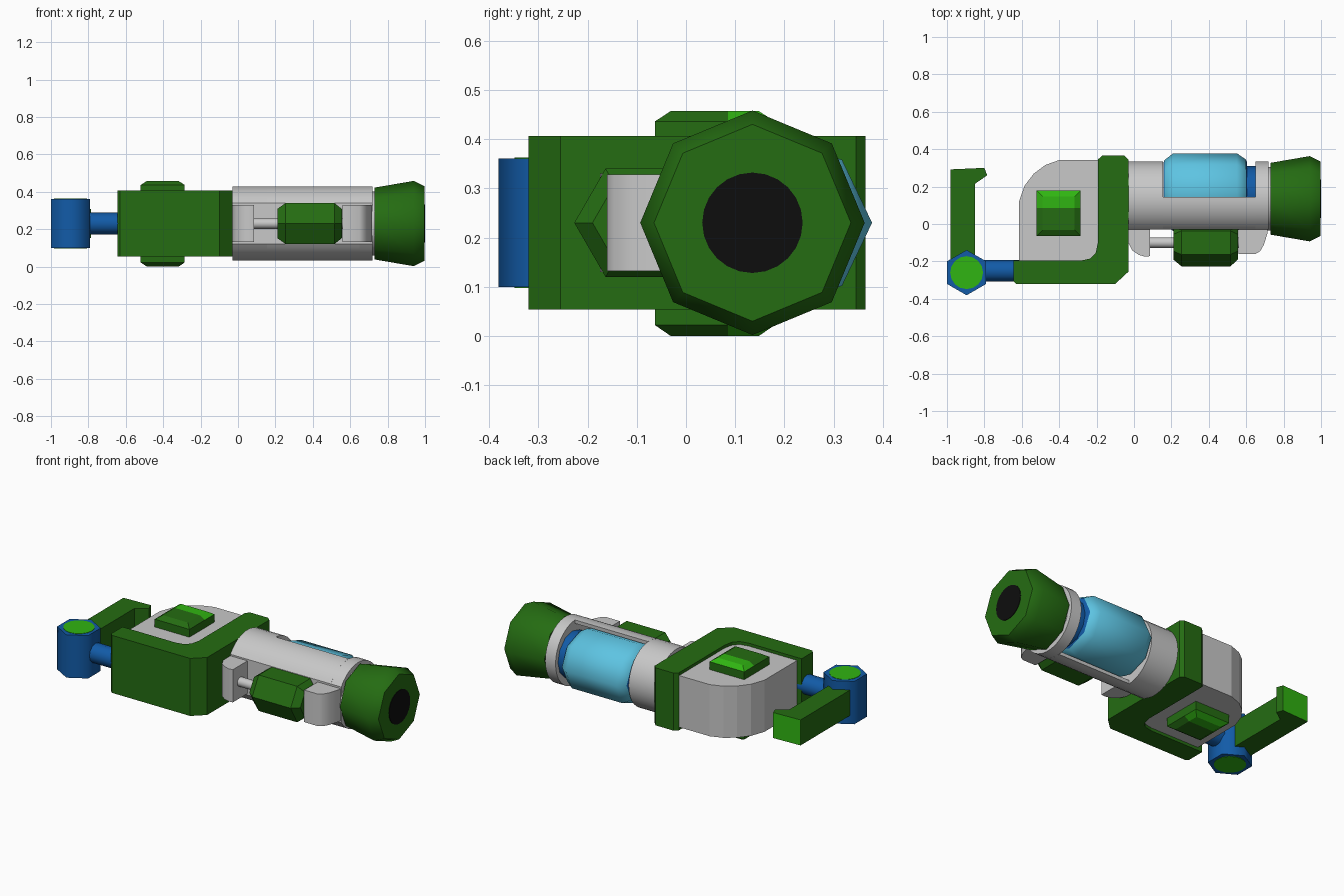
import bpy, bmesh
from math import sin, cos, pi, radians, acos
from mathutils import Vector

cube = bpy.data.objects.get("Cube")
if cube:
    bpy.data.objects.remove(cube, do_unlink=True)


def material(name, rgb):
    m = bpy.data.materials.new(name)
    m.use_nodes = True
    m.diffuse_color = (*rgb, 1)
    m.node_tree.nodes["Principled BSDF"].inputs["Base Color"].default_value = (*rgb, 1)
    return m


GREEN = material("dark_green", (0.018, 0.15, 0.006))
LIME = material("bright_green", (0.03, 0.46, 0.006))
BLUE = material("blue", (0.006, 0.105, 0.39))
CYAN = material("light_blue", (0.11, 0.55, 0.76))
WHITE = material("pale_grey", (0.58, 0.58, 0.58))
BLACK = material("black", (0.004, 0.004, 0.004))
MID = 0.23          # height of the symmetry plane
AXIS = (0.135, MID)  # barrel axis in y, z


def loft(name, rings, mats, smooth=35, rule=None, cut=None):
    """Skin rings of equal length, cap both ends, colour faces by rule."""
    bm = bmesh.new()
    rows = [[bm.verts.new(p) for p in ring] for ring in rings]
    n = len(rows[0])
    for a, b in zip(rows, rows[1:]):
        for i in range(n):
            j = (i + 1) % n
            bm.faces.new((a[i], a[j], b[j], b[i]))
    bm.faces.new(rows[0][::-1])
    bm.faces.new(rows[-1])
    if cut:
        bmesh.ops.bisect_plane(bm, geom=bm.verts[:] + bm.edges[:] + bm.faces[:],
                               plane_co=cut[0], plane_no=cut[1])
    bmesh.ops.recalc_face_normals(bm, faces=bm.faces)
    bm.normal_update()
    if rule:
        for f in bm.faces:
            f.material_index = int(rule(f.calc_center_median(), f.normal))
    me = bpy.data.meshes.new(name)
    bm.to_mesh(me)
    bm.free()
    for m in mats:
        me.materials.append(m)
    ob = bpy.data.objects.new(name, me)
    bpy.context.collection.objects.link(ob)
    if smooth:
        bpy.ops.object.select_all(action='DESELECT')
        ob.select_set(True)
        bpy.context.view_layer.objects.active = ob
        bpy.ops.object.shade_smooth_by_angle(angle=radians(smooth))
    return ob


def lathe(name, profile, centre, sides, mats, ratio=1, **kw):
    """Rings along x; ratio squashes the height."""
    angles = [2 * pi * i / sides for i in range(sides)]
    rings = [[(x, centre[0] + r * cos(a), centre[1] + ratio * r * sin(a)) for a in angles]
             for x, r in profile]
    return loft(name, rings, mats, **kw)


def slab(name, outline, half, mats, **kw):
    """Plan outline extruded evenly about the symmetry plane."""
    return loft(name, [[(x, y, MID + s * half) for x, y in outline] for s in (-1, 1)], mats, **kw)


def extrude_x(name, section, lo, hi, mats, **kw):
    return loft(name, [[(x, y, z) for y, z in section] for x in (lo, hi)], mats, **kw)


def arc(r, start, end, steps):
    return [(AXIS[0] + r * cos(t), AXIS[1] + r * sin(t))
            for t in (start + (end - start) * i / steps for i in range(steps + 1))]


# Barrel: round tube with a flattened front, open at the back in the middle
R = 0.198
flat = acos(-0.165 / R)
full = arc(R, -flat, flat, 28)
extrude_x("barrel_rear_collar", full, -0.03, 0.155, [WHITE])
extrude_x("barrel_front_collar", full, 0.65, 0.72, [WHITE])
rim = acos(0.01 / R)
trough = arc(R, rim, flat, 10) + arc(R, 2 * pi - flat, 2 * pi - rim, 10)
inner = arc(0.176, 2 * pi - rim, 2 * pi - flat, 10) + arc(0.176, flat, rim, 10)
inner = [(max(y, -0.01), z) for y, z in inner]
extrude_x("barrel_trough", trough + inner, 0.155, 0.65, [WHITE])

# Muzzle with a dark bore
lathe("muzzle", [(0.73, 0.192), (0.94, 0.228), (0.996, 0.2), (0.997, 0.11)], AXIS, 8, [GREEN], smooth=60)
lathe("muzzle_bore", [(0.992, 0.102), (1.0, 0.102)], AXIS, 24, [BLACK])
lathe("muzzle_neck", [(0.71, 0.17), (0.74, 0.17)], AXIS, 16, [WHITE])

# Energy cell lying in the trough
CELL = (0.17, MID)
lathe("energy_cell", [(0.158, 0.16), (0.163, 0.172), (0.21, 0.208), (0.55, 0.208), (0.598, 0.175), (0.604, 0.16)],
      CELL, 8, [CYAN, BLUE], ratio=0.87, smooth=50,
      rule=lambda c, n: c.x < 0.162 or c.x > 0.599)
lathe("cell_cap", [(0.59, 0.14), (0.65, 0.14)], CELL, 12, [BLUE])

# Pump grip on its rod, between two mounts
GRIP = (-0.1, MID)
lathe("pump_grip", [(0.21, 0.09), (0.255, 0.127), (0.515, 0.127), (0.555, 0.09)], GRIP, 6, [GREEN])
lathe("pump_rod", [(0.06, 0.028), (0.58, 0.028)], GRIP, 12, [WHITE])
slab("rear_mount", [(-0.03, 0), (-0.03, -0.1), (-0.01, -0.14), (0.025, -0.165),
                    (0.06, -0.175), (0.085, -0.172), (0.085, 0)], 0.1, [WHITE])
slab("front_mount", [(0.56, 0), (0.56, -0.16), (0.65, -0.16), (0.675, -0.145),
                     (0.695, -0.11), (0.715, -0.045), (0.715, 0)], 0.098, [WHITE])

# Angled bracket around the body
slab("bracket", [(-0.03, 0.345), (-0.05, 0.365), (-0.17, 0.365), (-0.193, 0.345),
                 (-0.193, -0.1), (-0.205, -0.155), (-0.235, -0.185), (-0.285, -0.196),
                 (-0.645, -0.196), (-0.645, -0.305), (-0.63, -0.32), (-0.1, -0.32),
                 (-0.03, -0.255)], 0.176, [GREEN], smooth=0)
slab("body", [(-0.1, -0.25), (-0.1, 0.342), (-0.4, 0.342), (-0.475, 0.315), (-0.535, 0.27),
              (-0.585, 0.205), (-0.615, 0.12), (-0.615, -0.21), (-0.56, -0.25)], 0.158, [WHITE], smooth=0)


# Chamfered buttons through the top and bottom of the body
def rectangle(z, inset):
    x0, x1, y0, y1 = -0.52 + inset, -0.285 - inset, -0.063 + inset, 0.18 - inset
    return [(x0, y0, z), (x1, y0, z), (x1, y1, z), (x0, y1, z)]


loft("body_buttons", [rectangle(0, 0.032), rectangle(0.022, 0), rectangle(0.436, 0), rectangle(0.457, 0.032)],
     [GREEN, LIME], smooth=0, cut=(Vector((0, 0.085, 0)), Vector((0, 1, 0))),
     rule=lambda c, n: c.y > 0.085 and abs(n.z) > 0.3)

# Side joint with its connecting rod and painted end discs
lathe("joint_rod", [(-0.85, 0.058), (-0.6, 0.058)], (-0.25, MID), 12, [BLUE])


def ring_plan(r, sides):
    return [(-0.895 + r * sin(2 * pi * i / sides), -0.26 + r * cos(2 * pi * i / sides)) for i in range(sides)]


slab("joint_block", ring_plan(0.121, 6), 0.131, [BLUE], smooth=62)
for label, side in (("top", 1), ("bottom", -1)):
    loft("joint_disc_" + label, [[(x, y, MID + side * h) for x, y in ring_plan(0.088, 16)]
                                 for h in (0.129, 0.133)], [LIME])

# Hooked handle with a bright tip
slab("handle", [(-0.98, -0.26), (-0.85, -0.26), (-0.85, 0.215), (-0.785, 0.26),
                (-0.80, 0.30), (-0.98, 0.292)], 0.078, [GREEN, LIME], smooth=0,
     rule=lambda c, n: n.y > 0.5)
